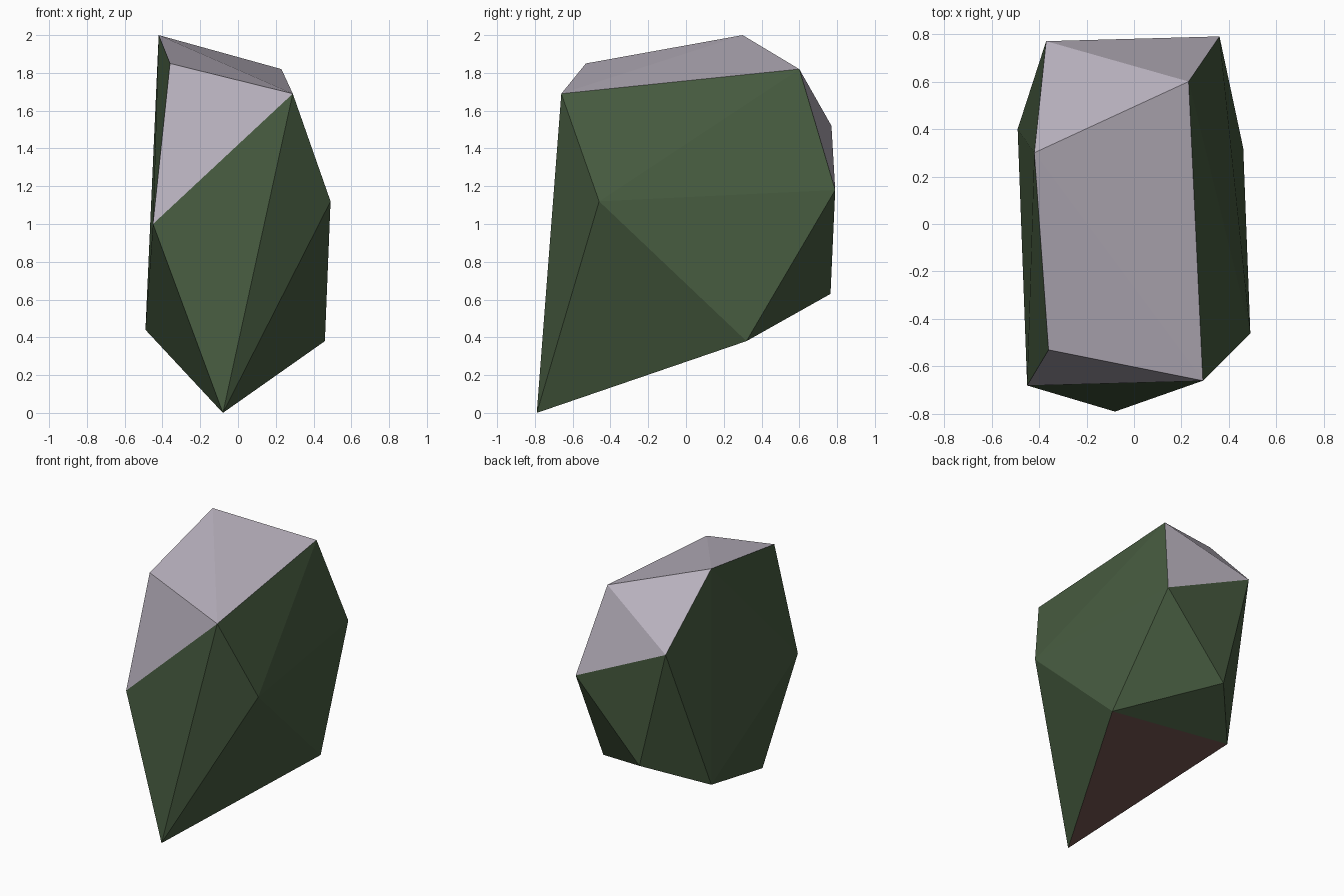
import bpy
import bmesh

if "Cube" in bpy.data.objects:
    bpy.data.objects.remove(bpy.data.objects["Cube"])

# Colours
COLOURS = {
    "moss_green": (0.062, 0.105, 0.051),
    "pale_mauve_stone": (0.485, 0.445, 0.515),
    "earth_brown": (0.145, 0.075, 0.068),
}

# Corner points of the boulder
CORNERS = [
    (-0.08, -0.79, 0.00),   # lowest tip
    (-0.45, -0.68, 1.00),   # front left
    (0.29, -0.66, 1.69),    # front right shoulder
    (-0.36, -0.53, 1.85),   # front left shoulder
    (-0.42, 0.30, 2.00),    # peak
    (0.23, 0.60, 1.82),     # back right shoulder
    (0.49, -0.46, 1.12),    # right side
    (0.46, 0.32, 0.38),     # lower right
    (0.36, 0.79, 1.18),     # back right
    (-0.37, 0.77, 1.52),    # back left
    (-0.49, 0.40, 0.44),    # lower left
    (-0.15, 0.765, 0.63),   # lower back
]

# Boulder: flat-sided hull around the corners
bm = bmesh.new()
for co in CORNERS:
    bm.verts.new(co)
bmesh.ops.convex_hull(bm, input=bm.verts[:])
bmesh.ops.recalc_face_normals(bm, faces=bm.faces[:])
bm.normal_update()

# Bare stone on the upper facets, earth underneath, moss on the sides
for f in bm.faces:
    n = f.normal
    f.smooth = False
    if n.z > 0.14 and abs(n.x) < 0.5:
        f.material_index = 1
    elif n.z < -0.91:
        f.material_index = 2
    else:
        f.material_index = 0

mesh = bpy.data.meshes.new("boulder")
bm.to_mesh(mesh)
bm.free()
for name, rgb in COLOURS.items():
    mat = bpy.data.materials.new(name)
    mat.diffuse_color = (*rgb, 1.0)
    mat.use_nodes = True
    mat.node_tree.nodes["Principled BSDF"].inputs["Base Color"].default_value = mat.diffuse_color
    mesh.materials.append(mat)

boulder = bpy.data.objects.new("boulder", mesh)
bpy.context.scene.collection.objects.link(boulder)
